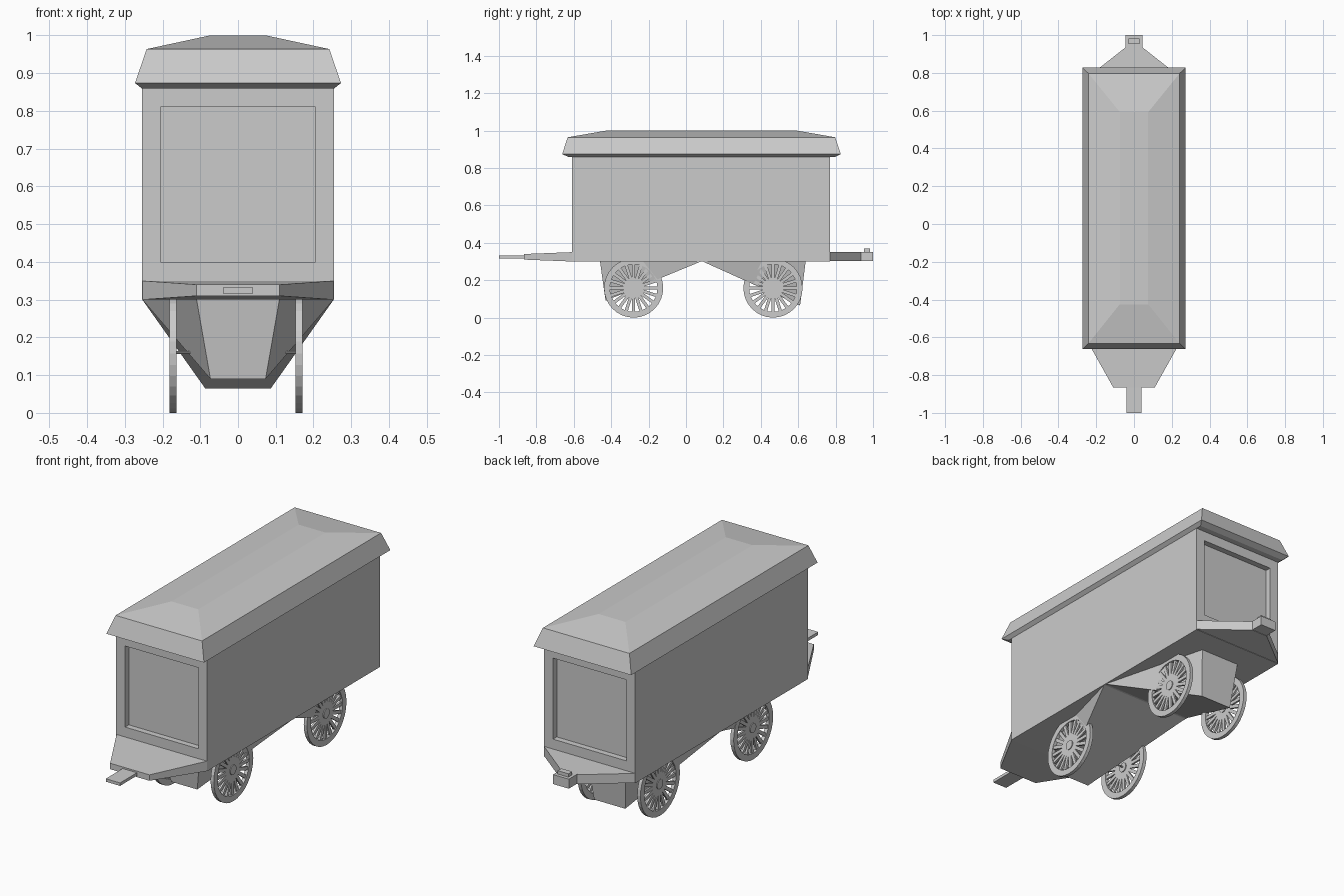
import bpy, bmesh
from math import cos, sin, pi
from mathutils import Matrix, Vector

if "Cube" in bpy.data.objects:
    bpy.data.objects.remove(bpy.data.objects["Cube"])


def finish(name, bm):
    bmesh.ops.recalc_face_normals(bm, faces=bm.faces)
    me = bpy.data.meshes.new(name)
    bm.to_mesh(me)
    bm.free()
    ob = bpy.data.objects.new(name, me)
    bpy.context.collection.objects.link(ob)
    return ob


def loft(name, rings):
    """Skin a list of equal-length point rings and cap both ends."""
    bm = bmesh.new()
    vs = [[bm.verts.new(p) for p in r] for r in rings]
    n = len(vs[0])
    for a, b in zip(vs, vs[1:]):
        for i in range(n):
            j = (i + 1) % n
            bm.faces.new((a[i], a[j], b[j], b[i]))
    bm.faces.new(vs[0])
    bm.faces.new(vs[-1])
    return finish(name, bm)


def upright(y, hx, z0, z1):
    return [(-hx, y, z0), (hx, y, z0), (hx, y, z1), (-hx, y, z1)]


def level(z, hx, y0, y1):
    return [(-hx, y0, z), (hx, y0, z), (hx, y1, z), (-hx, y1, z)]


def hull(name, half_points):
    """Convex solid from points mirrored across x."""
    bm = bmesh.new()
    for x, y, z in half_points:
        for s in (-1, 1):
            bm.verts.new((s * x, y, z))
    bmesh.ops.convex_hull(bm, input=bm.verts)
    bmesh.ops.dissolve_limit(bm, angle_limit=0.01, verts=bm.verts, edges=bm.edges)
    return finish(name, bm)


# Body with a recessed panel in each end
loft("wagon_body", [
    upright(-0.58, 0.205, 0.40, 0.81), upright(-0.61, 0.205, 0.40, 0.81),
    upright(-0.61, 0.255, 0.30, 0.87), upright(0.77, 0.255, 0.30, 0.87),
    upright(0.77, 0.205, 0.40, 0.81), upright(0.74, 0.205, 0.40, 0.81)])

# Hipped roof with flared eaves
loft("roof", [
    level(0.86, 0.255, -0.63, 0.80), level(0.874, 0.273, -0.662, 0.828),
    level(0.964, 0.242, -0.633, 0.798), level(1.0, 0.075, -0.425, 0.592)])

# Front platform and drawbar
loft("front_platform", [upright(-0.61, 0.253, 0.30, 0.35),
                        upright(-0.865, 0.11, 0.31, 0.34)])
loft("drawbar", [upright(-0.86, 0.04, 0.317, 0.332), upright(-1.0, 0.04, 0.317, 0.332)])

# Rear platform and hitch
loft("rear_platform", [upright(0.77, 0.255, 0.302, 0.35),
                       upright(0.935, 0.045, 0.302, 0.35)])
loft("hitch_block", [upright(0.93, 0.044, 0.304, 0.352), upright(1.0, 0.044, 0.304, 0.352)])
loft("hitch_pin", [level(0.35, 0.03, 0.953, 0.983), level(0.369, 0.03, 0.953, 0.983)])

# Wedge-shaped undercarriages meeting under the middle of the body
hull("front_undercarriage", [
    (0.255, 0.085, 0.302), (0.11, -0.46, 0.302), (0.073, -0.43, 0.145),
    (0.073, -0.43, 0.09), (0.073, -0.39, 0.11)])
hull("rear_undercarriage", [
    (0.255, 0.085, 0.302), (0.11, 0.64, 0.302), (0.087, 0.615, 0.12),
    (0.087, 0.61, 0.065), (0.087, 0.56, 0.11)])


# Spoked wheel
def wheel(name, cx, cy):
    R, RIM, HUB, T, SEG, SPOKES = 0.158, 0.127, 0.024, 0.018, 32, 20
    cz = R
    bm = bmesh.new()
    prof = [(R, -T / 2), (R, T / 2), (RIM, T / 2), (RIM, -T / 2)]
    rings = []
    for i in range(SEG):
        a = 2 * pi * i / SEG
        rings.append([bm.verts.new((cx + w, cy + r * cos(a), cz + r * sin(a)))
                      for r, w in prof])
    for i in range(SEG):
        a, b = rings[i], rings[(i + 1) % SEG]
        for k in range(4):
            m = (k + 1) % 4
            bm.faces.new((a[k], a[m], b[m], b[k]))
    # Spokes
    for i in range(SPOKES):
        turn = Matrix.Rotation(2 * pi * i / SPOKES, 4, 'X')
        size = Matrix.Diagonal((0.010, RIM - 0.01, 0.017, 1))
        mat = (Matrix.Translation((cx, cy, cz)) @ turn
               @ Matrix.Translation((0, 0.01 + (RIM - 0.01) / 2, 0)) @ size)
        bmesh.ops.create_cube(bm, size=1, matrix=mat)
    # Hub
    bmesh.ops.create_cone(bm, cap_ends=True, segments=16, radius1=HUB, radius2=HUB, depth=T,
                          matrix=Matrix.Translation((cx, cy, cz)) @ Matrix.Rotation(pi / 2, 4, 'Y'))
    return finish(name, bm)


for end, cy in (("front", -0.28), ("rear", 0.465)):
    wheel(end + "_right_wheel", 0.162, cy)
    wheel(end + "_left_wheel", -0.172, cy)
    # Thin axle
    bm = bmesh.new()
    bmesh.ops.create_cone(bm, cap_ends=True, segments=8, radius1=0.004, radius2=0.004, depth=0.334,
                          matrix=Matrix.Translation((-0.005, cy, 0.16)) @ Matrix.Rotation(pi / 2, 4, 'Y'))
    finish(end + "_axle", bm)
